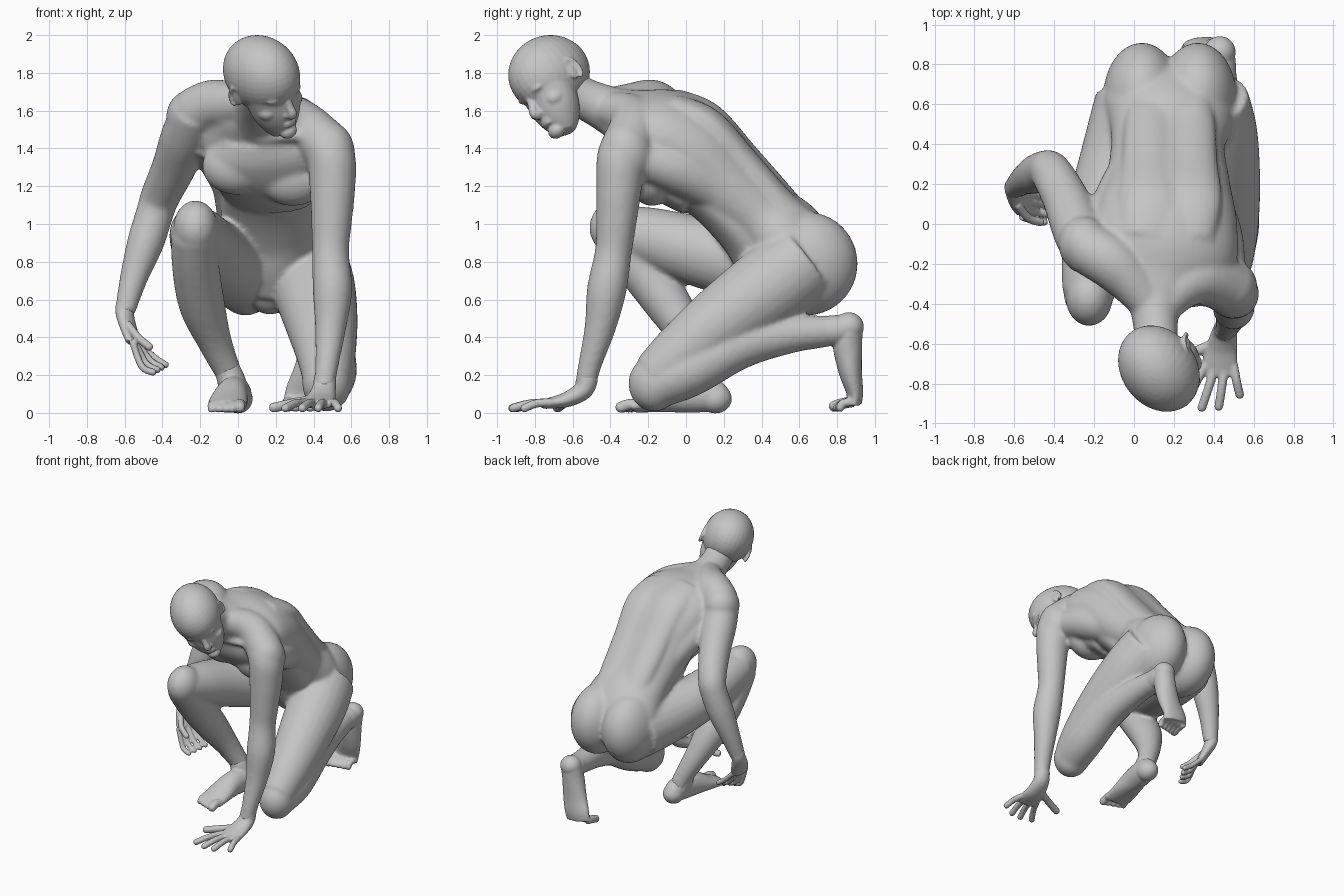
import bpy, bmesh, math
from mathutils import Vector, Matrix

cube = bpy.data.objects.get("Cube")
if cube:
    bpy.data.objects.remove(cube)

clay = bpy.data.materials.new("clay_grey")
clay.use_nodes = True
GREY = (0.56, 0.56, 0.56, 1)
clay.diffuse_color = GREY
clay.node_tree.nodes["Principled BSDF"].inputs["Base Color"].default_value = GREY


def spline(rows, t):
    """Catmull-Rom blend of the rows at parameter t."""
    i = min(int(t), len(rows) - 2)
    u = t - i
    g = lambda k: rows[max(0, min(len(rows) - 1, k))]
    return [0.5 * (2 * b + (c - a) * u + (2 * a - 5 * b + 4 * c - d) * u * u
                   + (3 * b - a - 3 * c + d) * u ** 3)
            for a, b, c, d in zip(g(i - 1), g(i), g(i + 1), g(i + 2))]


def tube(bm, rows, side=(1, 0, 0), n=24, steps=5):
    """Loft of ellipses; a row is x, y, z, half width along side, half depth."""
    rows = [r if len(r) == 5 else (*r, r[3]) for r in rows]
    total = (len(rows) - 1) * steps
    pts = [spline(rows, k / steps) for k in range(total + 1)]
    rings = []
    for k, p in enumerate(pts):
        axis = (Vector(pts[min(k + 1, total)][:3]) - Vector(pts[max(k - 1, 0)][:3])).normalized()
        s = Vector(side)
        s = (s - axis * s.dot(axis)).normalized()
        d = axis.cross(s)
        rings.append([bm.verts.new(Vector(p[:3]) + s * p[3] * math.cos(a) + d * p[4] * math.sin(a))
                      for a in (2 * math.pi * j / n for j in range(n))])
    for r0, r1 in zip(rings, rings[1:]):
        for j in range(n):
            bm.faces.new((r0[j], r0[(j + 1) % n], r1[(j + 1) % n], r1[j]))
    bm.faces.new(rings[0][::-1])
    bm.faces.new(rings[-1])


def ball(bm, c, r):
    r = (r, r, r) if isinstance(r, (int, float)) else r
    bmesh.ops.create_uvsphere(bm, u_segments=32, v_segments=20, radius=1,
                              matrix=Matrix.Translation(c) @ Matrix.Diagonal((*r, 1)))


def digit(bm, pts, r):
    """Finger or toe with a rounded tip."""
    tube(bm, [(*p, r) for p in pts], side=(0.6, 0.2, 0.75), n=12, steps=3)
    ball(bm, pts[-1], r)


def finish(name, bm, voxel, iterations):
    """Fuse the pieces into one smooth skin."""
    bmesh.ops.recalc_face_normals(bm, faces=bm.faces[:])
    me = bpy.data.meshes.new(name)
    bm.to_mesh(me)
    bm.free()
    me.materials.append(clay)
    ob = bpy.data.objects.new(name, me)
    bpy.context.collection.objects.link(ob)
    rm = ob.modifiers.new("fuse", 'REMESH')
    rm.mode = 'VOXEL'
    rm.voxel_size = voxel
    rm.use_smooth_shade = True
    sm = ob.modifiers.new("soften", 'SMOOTH')
    sm.factor = 0.5
    sm.iterations = iterations


# ---- Torso, leaning forward with the right shoulder raised
body = bmesh.new()
tube(body, [(.18, .70, .66, .20, .15), (.18, .62, .82, .33, .20), (.18, .52, .93, .315, .22),
            (.17, .40, 1.04, .285, .205), (.17, .20, 1.22, .315, .235), (.16, .02, 1.395, .36, .255),
            (.14, -.16, 1.495, .37, .235), (.12, -.30, 1.56, .25, .16), (.11, -.40, 1.6, .13, .125)],
     side=(1, 0, -.15), n=40)
# rib cage front and belly
tube(body, [(.16, .04, 1.14, .24, .1), (.15, -.06, 1.2, .27, .11), (.14, -.16, 1.28, .31, .13),
            (.13, -.23, 1.38, .31, .14), (.115, -.29, 1.47, .2, .11)], side=(1, 0, -.15), n=32)
tube(body, [(.17, .04, 1.18, .25, .11), (.17, .18, 1.07, .26, .12), (.17, .33, .92, .24, .135),
            (.17, .41, .78, .19, .14), (.17, .48, .66, .13, .13)], n=32)
ball(body, (.17, .52, .64), (.12, .14, .12))
# flanks running from the armpits to the waist
tube(body, [(.45, -.22, 1.34, .11), (.42, -.06, 1.29, .125), (.36, .11, 1.21, .125),
            (.31, .27, 1.11, .11)])
tube(body, [(-.15, -.1, 1.46, .11), (-.11, .05, 1.38, .12), (-.06, .19, 1.27, .11),
            (-.01, .3, 1.17, .1)])
for s in (-1, 1):
    x = .18 + .1 * s
    dz = -.015 * s
    # back muscles either side of the spine
    tube(body, [(x, .60, 1.02, .11, .08), (x, .485, 1.14 + dz, .13, .08),
                (x, .305, 1.345 + dz, .14, .08), (x, .12, 1.55 + dz, .16, .08),
                (x - .02, -.07, 1.635 + dz, .14, .07)])
    ball(body, (.18 + .14 * s, .635, .79), (.195, .275, .275))             # buttock
    ball(body, (.14 + .15 * s, -.18, 1.275 + 2 * dz), (.18, .125, .15))    # chest muscle
# slopes from the neck to the shoulders
tube(body, [(.09, -.42, 1.63, .09), (-.02, -.28, 1.63, .12), (-.13, -.18, 1.63, .135),
            (-.24, -.12, 1.59, .13)], side=(0, 0, 1))
tube(body, [(.14, -.42, 1.61, .09), (.24, -.31, 1.575, .12), (.34, -.27, 1.52, .135),
            (.46, -.31, 1.42, .135)], side=(0, 0, 1))
tube(body, [(.11, -.28, 1.54, .15), (.105, -.42, 1.61, .125), (.11, -.54, 1.665, .11),
            (.12, -.65, 1.73, .11)])
for tip in ((-.22, -.22, 1.62), (.44, -.36, 1.46)):                        # collar bones
    mid = tuple((a + b) / 2 for a, b in zip(tip, (.115, -.42, 1.47)))
    tube(body, [(.115, -.38, 1.45, .03), (*mid, .03), (*tip, .04)], side=(0, 0, 1), n=12)

# ---- Arms
ball(body, (.49, -.32, 1.37), (.13, .14, .17))
tube(body, [(.42, -.29, 1.46, .13), (.49, -.34, 1.36, .13), (.5, -.355, 1.2, .122),
            (.495, -.37, 1.0, .107), (.49, -.385, .85, .098), (.5, -.42, .65, .105),
            (.49, -.455, .45, .083), (.47, -.51, .25, .062), (.455, -.535, .13, .056)])
ball(body, (-.25, -.1, 1.57), (.13, .14, .14))
tube(body, [(-.22, -.15, 1.6, .13), (-.28, -.03, 1.46, .13), (-.34, .12, 1.3, .117),
            (-.41, .25, 1.15, .105), (-.44, .27, 1.06, .1), (-.49, .25, .9, .098),
            (-.55, .22, .72, .075), (-.60, .18, .53, .054)])

# ---- Kneeling left leg
tube(body, [(.36, .62, .80, .215), (.40, .45, .67, .22), (.44, .2, .49, .195),
            (.465, -.02, .32, .16), (.47, -.17, .19, .13)])
ball(body, (.47, -.17, .155), (.13, .135, .148))
tube(body, [(.47, -.16, .15, .13), (.49, .02, .225, .14), (.48, .28, .355, .125),
            (.45, .55, .415, .1), (.43, .76, .435, .082), (.43, .87, .465, .065)])

# ---- Raised right leg
tube(body, [(.02, .6, .76, .22), (-.06, .35, .79, .205), (-.155, .05, .86, .185),
            (-.205, -.2, .93, .16), (-.23, -.36, .97, .13)])
ball(body, (-.225, -.37, .98), (.118, .142, .145))
tube(body, [(-.23, -.38, .95, .12), (-.225, -.25, .78, .125), (-.19, -.09, .57, .122),
            (-.12, .03, .37, .09), (-.045, .1, .2, .07), (-.01, .12, .1, .068)])
finish("body", body, .013, 13)

# ---- Right foot, flat on the ground
foot = bmesh.new()
tube(foot, [(-.06, .08, .24, .066), (-.035, .09, .17, .075), (-.01, .11, .08, .075)])
ball(foot, (0, .155, .075), (.078, .088, .078))
tube(foot, [(0, .2, .075, .06, .06), (-.005, .13, .095, .078, .09), (-.03, -.02, .095, .086, .095),
            (-.05, -.16, .062, .102, .06), (-.058, -.28, .034, .105, .033)])
for i in range(5):
    x = .015 - .037 * i
    r = .03 if i == 0 else .022
    digit(foot, [(x, -.25, .04), (x - .005, -.30 + .01 * i, .045), (x - .006, -.345 + .014 * i, r)], r)
finish("right_foot", foot, .008, 5)

# ---- Left foot, standing on its toes with the heel up
foot = bmesh.new()
tube(foot, [(.435, .70, .43, .08), (.43, .82, .44, .08), (.43, .87, .455, .068)])
ball(foot, (.43, .862, .455), (.08, .08, .078))
tube(foot, [(.43, .872, .505, .06, .052), (.428, .865, .45, .078, .07), (.415, .855, .36, .084, .078),
            (.39, .87, .22, .096, .062), (.355, .893, .11, .104, .045), (.345, .89, .05, .104, .04)])
for i in range(5):
    x = .265 + .039 * i
    r = .03 if i == 0 else .023
    digit(foot, [(x, .89, .06), (x, .83, .05), (x, .785 + .008 * i, r + .005)], r)
finish("left_foot", foot, .008, 5)

# ---- Left hand, pressed flat on the ground
hand = bmesh.new()
tube(hand, [(.462, -.52, .2, .058), (.455, -.54, .125, .064, .052), (.44, -.62, .075, .078, .042),
            (.43, -.7, .055, .09, .032), (.425, -.76, .045, .08, .024)])
for x0, x1, y1 in ((.355, .25, -.895), (.405, .34, -.92), (.455, .425, -.915), (.5, .53, -.855)):
    digit(hand, [(x0, -.71, .055), ((x0 + x1) / 2, -.73 + (y1 + .73) / 2, .05), (x1, y1, .025)], .023)
digit(hand, [(.42, -.59, .075), (.31, -.64, .055), (.19, -.68, .028)], .027)
finish("left_hand", hand, .008, 5)

# ---- Right hand, hanging with curled fingers
hand = bmesh.new()
tube(hand, [(-.59, .19, .58, .056), (-.6, .18, .53, .054, .048), (-.58, .14, .45, .068, .036),
            (-.55, .1, .37, .07, .028)], side=(.3, .9, .2))
for i in range(4):
    x, y, z = -.56 + .01 * i, .035 + .04 * i, .385 - .003 * i
    digit(hand, [(x, y, z), (x + .03 + .01 * i, y - .01, z - .095 + .012 * i),
                 (x + .06 + .012 * i, y - .02, z - .15 + .02 * i),
                 (x + .11 + .012 * i, y - .025, z - .17 + .016 * i)], .019)
digit(hand, [(-.585, .1, .47), (-.53, .03, .40), (-.47, .01, .35)], .022)
finish("right_hand", hand, .007, 4)

# ---- Head, turned to its left and bowed; modelled upright, then placed
head = bmesh.new()
ball(head, (0, 0, 0), (.185, .235, .203))
ball(head, (0, -.13, -.025), (.13, .1, .085))                              # forehead
tube(head, [(0, -.06, 0, .165, .16), (0, -.065, -.1, .154, .137), (0, -.08, -.2, .134, .123),
            (0, -.095, -.275, .098, .095), (0, -.11, -.325, .06, .055)])
tube(head, [(0, -.19, -.06, .022), (0, -.21, -.13, .024), (0, -.223, -.17, .027),
            (0, -.185, -.19, .024)], n=12)                                 # nose
ball(head, (0, -.155, -.3), (.05, .042, .04))
for z in (-.228, -.246):
    ball(head, (0, -.186, z), (.042, .02, .012))                           # lips
for s in (-1, 1):
    ball(head, (.055 * s, -.175, -.062), (.058, .036, .022))               # brow
    ball(head, (.06 * s, -.165, -.107), (.028, .02, .012))                 # eye
    ball(head, (.085 * s, -.115, -.15), (.055, .06, .05))                  # cheek
    ball(head, (.022 * s, -.198, -.178), (.015, .018, .013))               # nostril
    ball(head, (.172 * s, .012, -.065), (.014, .032, .055))                # ear
    rim = [(s * (.181 + .01 * math.sin(a)), .014 + .034 * math.sin(a) - .01 * math.cos(a),
            -.062 + .058 * math.cos(a), .01) for a in (k * math.pi / 6 - .6 for k in range(8))]
    tube(head, rim, side=(1, .1, .05), n=10, steps=3)
left = Vector((.78, .47, .42)).normalized()
face = Vector((.577, -.745, -.336))
face = (face - left * face.dot(left)).normalized()
up = face.cross(left)
place = Matrix((left, -face, up)).transposed().to_4x4()
place.translation = (.125, -.725, 1.797)
bmesh.ops.transform(head, matrix=place, verts=head.verts[:])
finish("head", head, .008, 4)
